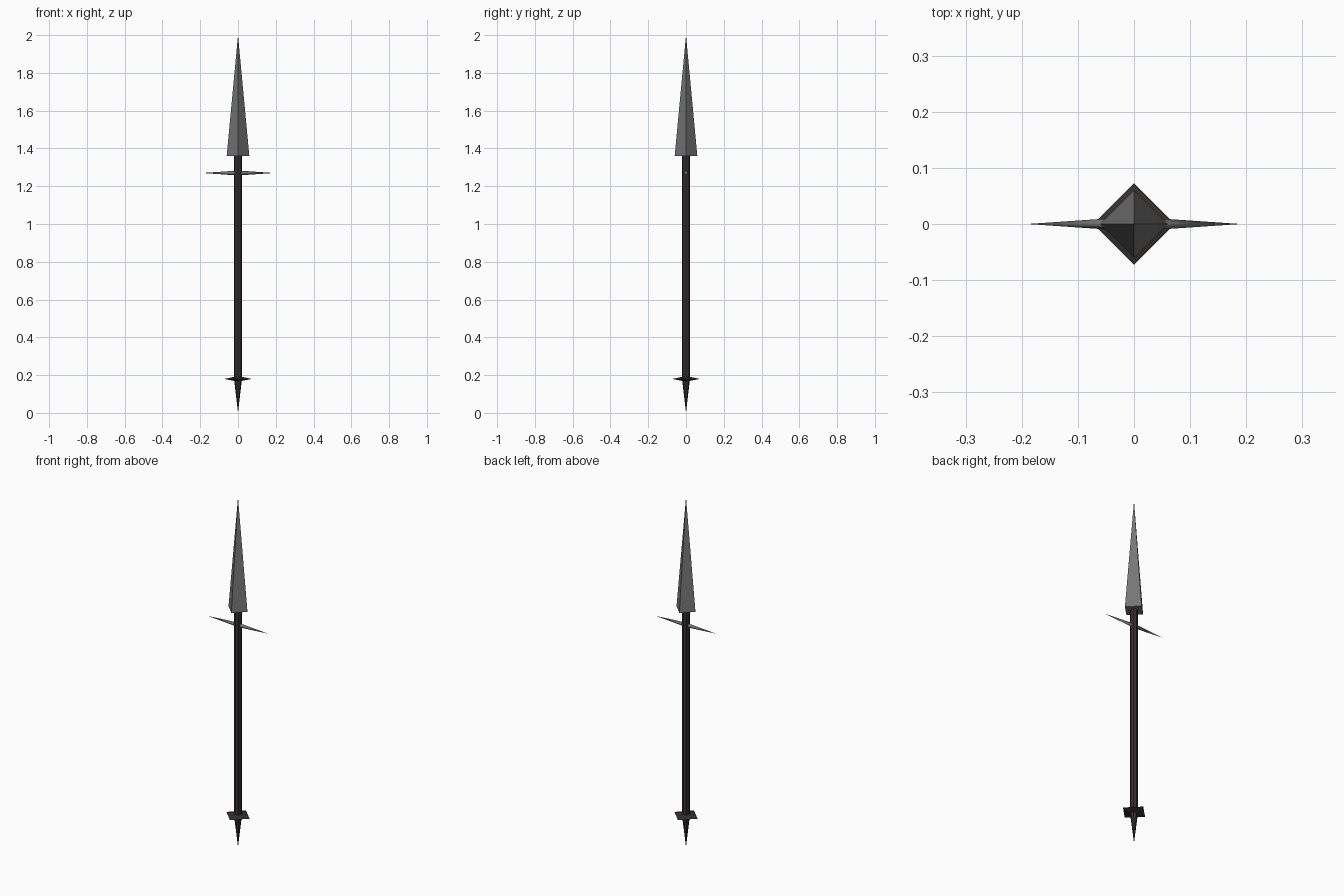
import bpy, math
from mathutils import Matrix

if "Cube" in bpy.data.objects:
    bpy.data.objects.remove(bpy.data.objects["Cube"])

def mat(name, rgb):
    m = bpy.data.materials.new(name)
    m.diffuse_color = (*rgb, 1)
    m.use_nodes = True
    m.node_tree.nodes["Principled BSDF"].inputs["Base Color"].default_value = m.diffuse_color
    return m

steel = mat("grey steel", (0.18, 0.18, 0.18))
wood = mat("dark brown wood", (0.04, 0.028, 0.028))

def spindle(name, profile, sides, material, scale=(1, 1, 1), z=0, smooth=False):
    """Lathe a (radius, height) profile; zero radius makes a point. First side corner lies on +x."""
    verts, rings, faces = [], [], []
    for r, h in profile:
        n = sides if r > 0 else 1
        rings.append(range(len(verts), len(verts) + n))
        for i in range(n):
            a = 2 * math.pi * i / sides
            verts.append((r * math.cos(a), r * math.sin(a), h))
    for lo, hi in zip(rings, rings[1:]):
        for i in range(sides):
            j = (i + 1) % sides
            quad = [lo[i % len(lo)], lo[j % len(lo)], hi[j % len(hi)], hi[i % len(hi)]]
            faces.append(list(dict.fromkeys(quad)))
    if len(rings[0]) > 1:
        faces.append(list(reversed(rings[0])))
    if len(rings[-1]) > 1:
        faces.append(list(rings[-1]))
    me = bpy.data.meshes.new(name)
    me.from_pydata(verts, [], faces)
    me.transform(Matrix.Translation((0, 0, z)) @ Matrix.Diagonal((*scale, 1)))
    me.materials.append(material)
    for p in me.polygons:
        p.use_smooth = smooth
    ob = bpy.data.objects.new(name, me)
    bpy.context.collection.objects.link(ob)
    return ob

# four-sided blade, corners on the axes
spindle("blade", [(0.06, 1.36), (0, 2.0)], 4, steel)
# pole with pointed butt
spindle("shaft", [(0.021, 0.18), (0.021, 1.36)], 8, wood)
spindle("butt_spike", [(0, 0), (0.021, 0.18)], 8, wood)
# thin double-pointed cross guard
spindle("cross_guard", [(0, -0.013), (1, 0), (0, 0.013)], 4, steel,
        scale=(0.19, 0.013, 1), z=1.27, smooth=True)
# flat diamond collar above the butt
spindle("butt_collar", [(0, -0.015), (0.073, 0), (0, 0.015)], 4, wood, z=0.18)
